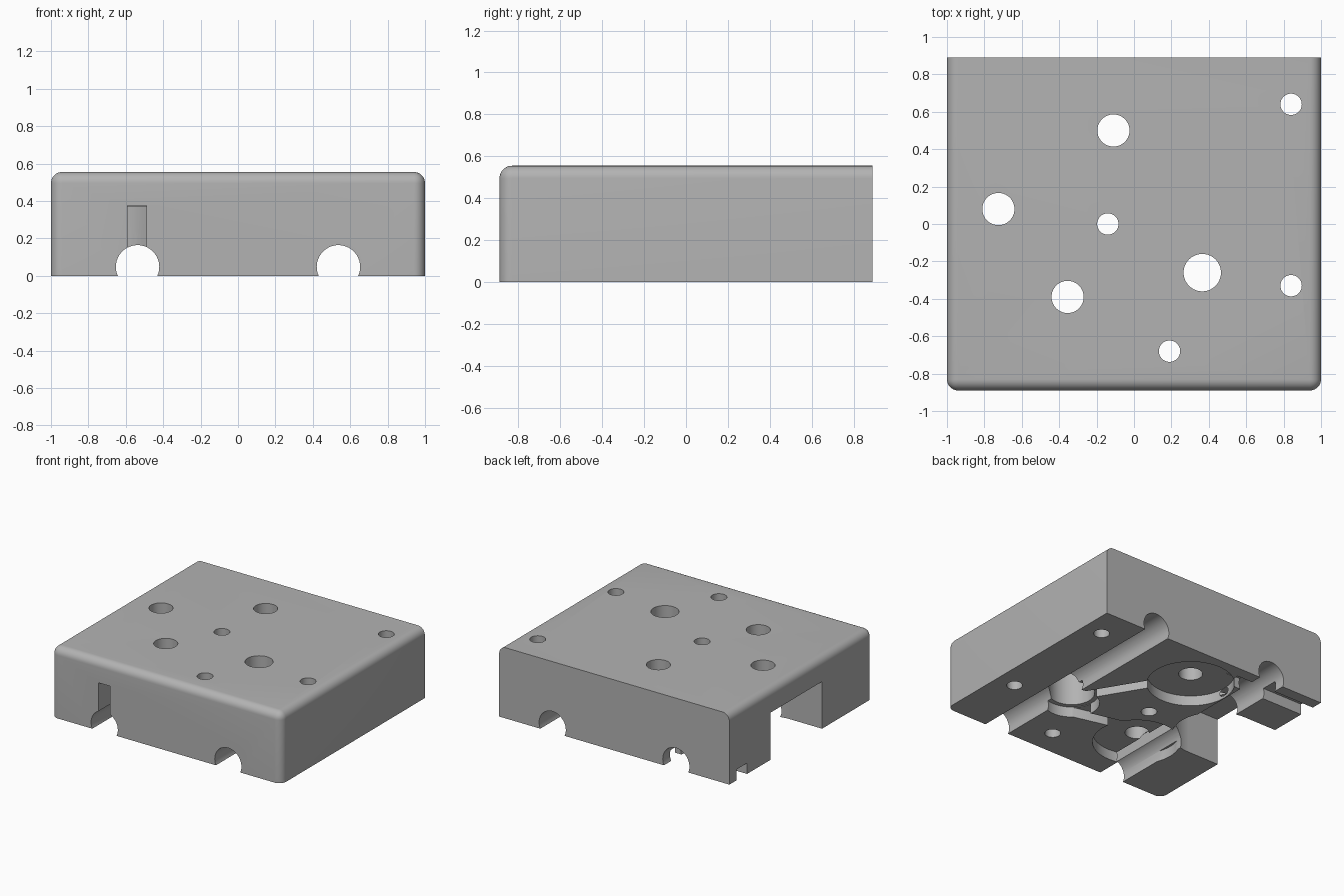
import bpy
import bmesh
import math
from mathutils import Matrix, Vector

old = bpy.data.objects.get("Cube")
if old:
    bpy.data.objects.remove(old, do_unlink=True)

W, D, H = 1.0, 0.89, 0.555      # half width, half depth, height
BELOW = -0.2                    # where the cutters start

grey = bpy.data.materials.new("plain_grey")
grey.use_nodes = True
grey.diffuse_color = (0.45, 0.45, 0.45, 1)
grey.node_tree.nodes["Principled BSDF"].inputs["Base Color"].default_value = (0.45, 0.45, 0.45, 1)


def make_object(name, bm):
    mesh = bpy.data.meshes.new(name)
    bmesh.ops.recalc_face_normals(bm, faces=bm.faces)
    bm.to_mesh(mesh)
    bm.free()
    obj = bpy.data.objects.new(name, mesh)
    bpy.context.collection.objects.link(obj)
    return obj


def box(name, x0, x1, y0, y1, z0, z1, turn=0.0):
    """Box between bounds, turned about z around its own middle."""
    bm = bmesh.new()
    mid = Vector(((x0 + x1) / 2, (y0 + y1) / 2, (z0 + z1) / 2))
    size = Matrix.Diagonal((x1 - x0, y1 - y0, z1 - z0, 1))
    bmesh.ops.create_cube(bm, size=1, matrix=Matrix.Translation(mid) @ Matrix.Rotation(turn, 4, "Z") @ size)
    return make_object(name, bm)


def upright(name, x, y, r, top):
    """Vertical cylinder from below the block up to the given height."""
    bm = bmesh.new()
    place = Matrix.Translation((x, y, (top + BELOW) / 2))
    bmesh.ops.create_cone(bm, cap_ends=True, segments=64, radius1=r, radius2=r,
                          depth=top - BELOW, matrix=place)
    return make_object(name, bm)


def groove(name, start, end, width, top):
    """Straight groove between two points on the underside."""
    a, b = Vector(start), Vector(end)
    mid, d = (a + b) / 2, b - a
    return box(name, mid.x - d.length / 2, mid.x + d.length / 2,
               mid.y - width / 2, mid.y + width / 2, BELOW, top, math.atan2(d.y, d.x))


# Block with rounded front corners and rounded top edges, square at the back
block = box("housing_block", -W, W, -D, D, 0, H)
bm = bmesh.new()
bm.from_mesh(block.data)
rounded = []
for e in bm.edges:
    m = (e.verts[0].co + e.verts[1].co) / 2
    top_edge = m.z > H - 0.01 and m.y < D - 0.01
    front_corner = abs(m.x) > W - 0.01 and m.y < -D + 0.01
    if top_edge or front_corner:
        rounded.append(e)
bmesh.ops.bevel(bm, geom=rounded, offset=0.06, segments=8, profile=0.5, affect="EDGES")
bm.to_mesh(block.data)
bm.free()

cutters = []

# Two round channels running front to back
for side in (-1, 1):
    bm = bmesh.new()
    bmesh.ops.create_cone(bm, cap_ends=True, segments=64, radius1=0.116, radius2=0.116, depth=2.4,
                          matrix=Matrix.Translation((side * 0.537, 0, 0.048)) @ Matrix.Rotation(math.pi / 2, 4, "X"))
    cutters.append(make_object("channel_cutter", bm))

# Deep round pocket, open to the side, with a slot to the front
cutters.append(upright("pocket_cutter", -0.72, 0.06, 0.32, 0.37))
cutters.append(box("pocket_side_cutter", -1.2, -0.72, -0.26, 0.38, BELOW, 0.37))
cutters.append(box("slot_cutter", -0.59, -0.49, -1.1, 0.0, BELOW, 0.375))

# Shallow round recesses and the stepped deep one
cutters.append(upright("recess_cutter", -0.11, 0.5, 0.315, 0.08))
cutters.append(upright("recess_cutter", -0.35, -0.39, 0.315, 0.08))
cutters.append(upright("step_cutter", 0.365, -0.26, 0.2, 0.082))
cutters.append(upright("deep_cutter", 0.365, -0.26, 0.165, 0.365))

# Grooves linking the recesses, and the side groove at the back
cutters.append(groove("groove_cutter", (0.36, -0.1), (0.1, 0.33), 0.1, 0.078))
cutters.append(groove("groove_cutter", (0.33, -0.38), (-0.1, -0.27), 0.1, 0.078))
cutters.append(box("side_groove_cutter", -1.2, -0.3, 0.67, 0.8, BELOW, 0.085))

# Through holes grouped by radius
holes = {
    0.057: [(0.84, 0.64), (0.84, -0.33), (-0.14, 0.0), (0.19, -0.68)],
    0.086: [(-0.11, 0.5), (-0.725, 0.08), (-0.355, -0.39)],
    0.1: [(0.365, -0.26)],
}
for radius, spots in holes.items():
    for x, y in spots:
        cutters.append(upright("hole_cutter", x, y, radius, H + 0.2))

# Cut everything, bake the result and drop the cutters
for c in cutters:
    c.hide_render = True
    mod = block.modifiers.new("cut", "BOOLEAN")
    mod.operation = "DIFFERENCE"
    mod.solver = "EXACT"
    mod.object = c
bpy.context.view_layer.update()
graph = bpy.context.evaluated_depsgraph_get()
baked = bpy.data.meshes.new_from_object(block.evaluated_get(graph))
block.modifiers.clear()
block.data = baked
for c in cutters:
    bpy.data.objects.remove(c, do_unlink=True)

block.data.materials.clear()
block.data.materials.append(grey)
bpy.ops.object.select_all(action="DESELECT")
block.select_set(True)
bpy.context.view_layer.objects.active = block
bpy.ops.object.shade_smooth_by_angle(angle=math.radians(30))
